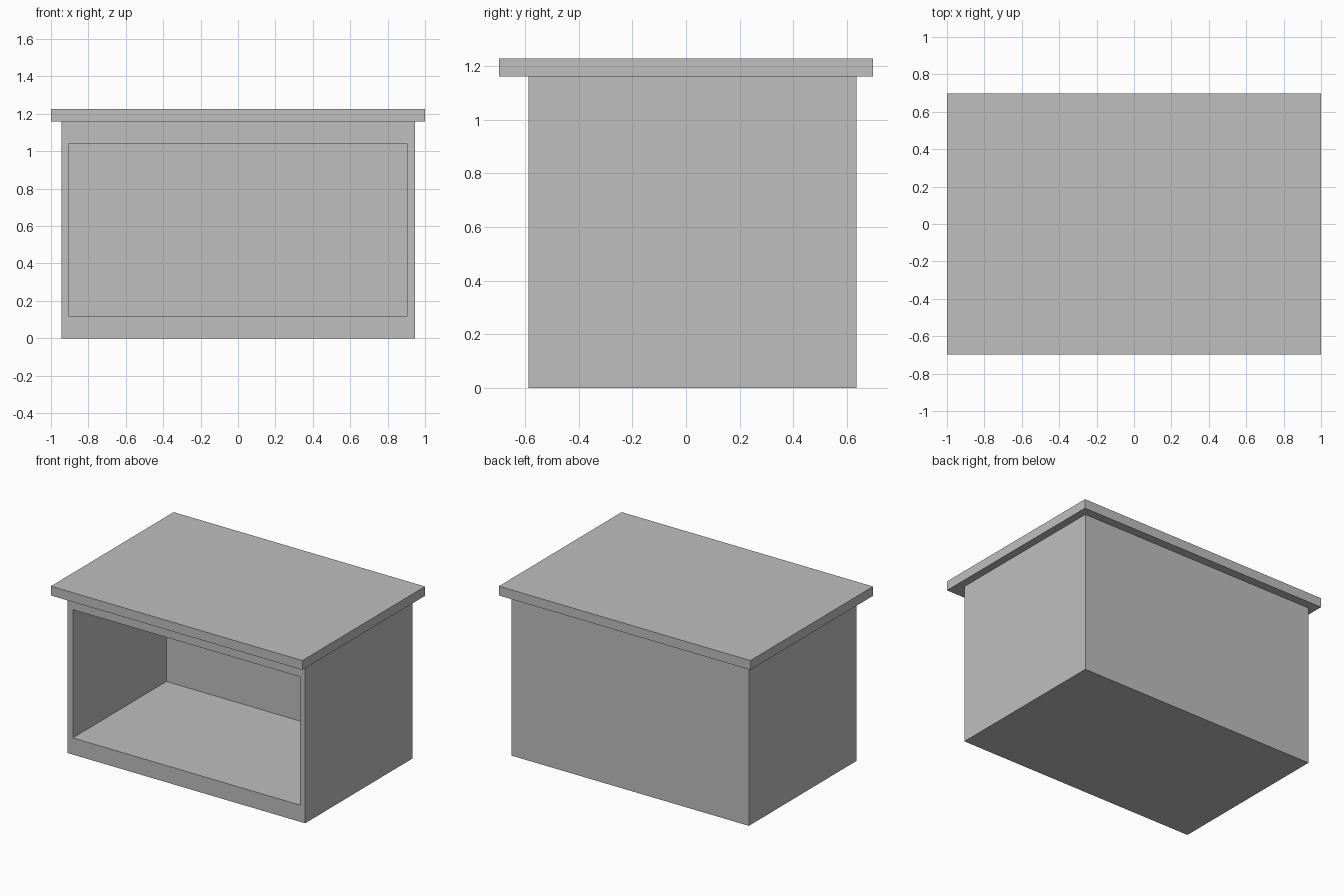
import bpy
import bmesh
from mathutils import Matrix, Vector

default = bpy.data.objects.get("Cube")
if default:
    bpy.data.objects.remove(default, do_unlink=True)

# Single flat grey
grey = bpy.data.materials.new("plain_grey")
grey.use_nodes = True
colour = (0.52, 0.52, 0.52, 1)
grey.diffuse_color = colour
grey.node_tree.nodes["Principled BSDF"].inputs["Base Color"].default_value = colour


def box(low, high):
    """Return a bmesh box spanning two opposite corners."""
    low, high = Vector(low), Vector(high)
    bm = bmesh.new()
    bmesh.ops.create_cube(bm, size=1, matrix=Matrix.Translation((low + high) / 2)
                          @ Matrix.Diagonal((*(high - low), 1)))
    return bm


def finish(name, bm):
    bmesh.ops.recalc_face_normals(bm, faces=bm.faces)
    mesh = bpy.data.meshes.new(name)
    bm.to_mesh(mesh)
    bm.free()
    mesh.materials.append(grey)
    obj = bpy.data.objects.new(name, mesh)
    bpy.context.collection.objects.link(obj)


# Cabinet body with an open compartment pushed in from the front
body = box((-0.945, -0.587, 0), (0.945, 0.635, 1.16))
front = min(body.faces, key=lambda f: f.calc_center_median().y)
bmesh.ops.inset_individual(body, faces=[front], thickness=0.06)
for v in front.verts:
    v.co.z = 0.12 if v.co.z < 0.5 else 1.042
recess = bmesh.ops.extrude_discrete_faces(body, faces=[front])["faces"][0]
for v in recess.verts:
    v.co.y = 0.475
finish("cabinet_body", body)

# Overhanging top slab
finish("top_slab", box((-1, -0.697, 1.16), (1, 0.697, 1.227)))
